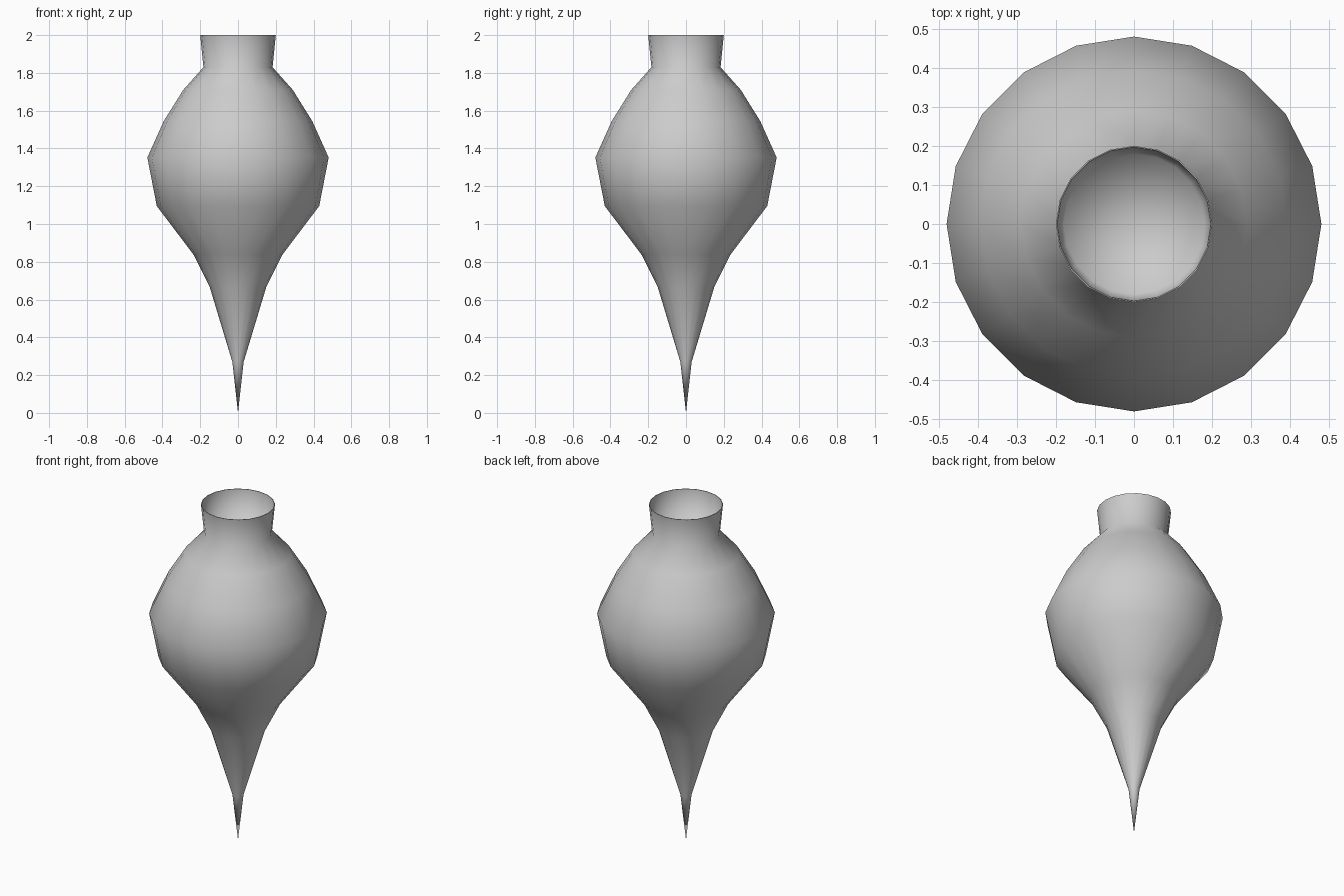
import bpy, bmesh, math

if "Cube" in bpy.data.objects:
    bpy.data.objects.remove(bpy.data.objects["Cube"])

SIDES = 20

def lathe(name, profile, sharp_rings=()):
    """Spin a (radius, z) profile around z; radius 0 becomes a single point."""
    bm = bmesh.new()
    rings = []
    for r, z in profile:
        if r == 0:
            rings.append([bm.verts.new((0, 0, z))] * SIDES)
        else:
            rings.append([bm.verts.new((r * math.cos(2 * math.pi * i / SIDES),
                                        r * math.sin(2 * math.pi * i / SIDES), z))
                          for i in range(SIDES)])
    for a, b in zip(rings, rings[1:]):
        for i in range(SIDES):
            j = (i + 1) % SIDES
            face = bm.faces.new(list(dict.fromkeys((a[i], a[j], b[j], b[i]))))
            face.smooth = True
    for k in sharp_rings:
        for i in range(SIDES):
            bm.edges.get((rings[k][i], rings[k][(i + 1) % SIDES])).smooth = False
    mesh = bpy.data.meshes.new(name)
    bm.to_mesh(mesh)
    bm.free()
    obj = bpy.data.objects.new(name, mesh)
    bpy.context.collection.objects.link(obj)
    return obj

# Pointed vase: tip, belly, shoulder, flared neck, thin rim and neck floor
outer = [(0, 0), (0.03, 0.27), (0.15, 0.667), (0.237, 0.84), (0.43, 1.095),
         (0.48, 1.352), (0.393, 1.545), (0.29, 1.71), (0.183, 1.83), (0.2, 2.0)]
inner = [(0.197, 2.0), (0.18, 1.83), (0, 1.82)]
lathe("vase", outer + inner, sharp_rings=(len(outer) - 1, len(outer)))
